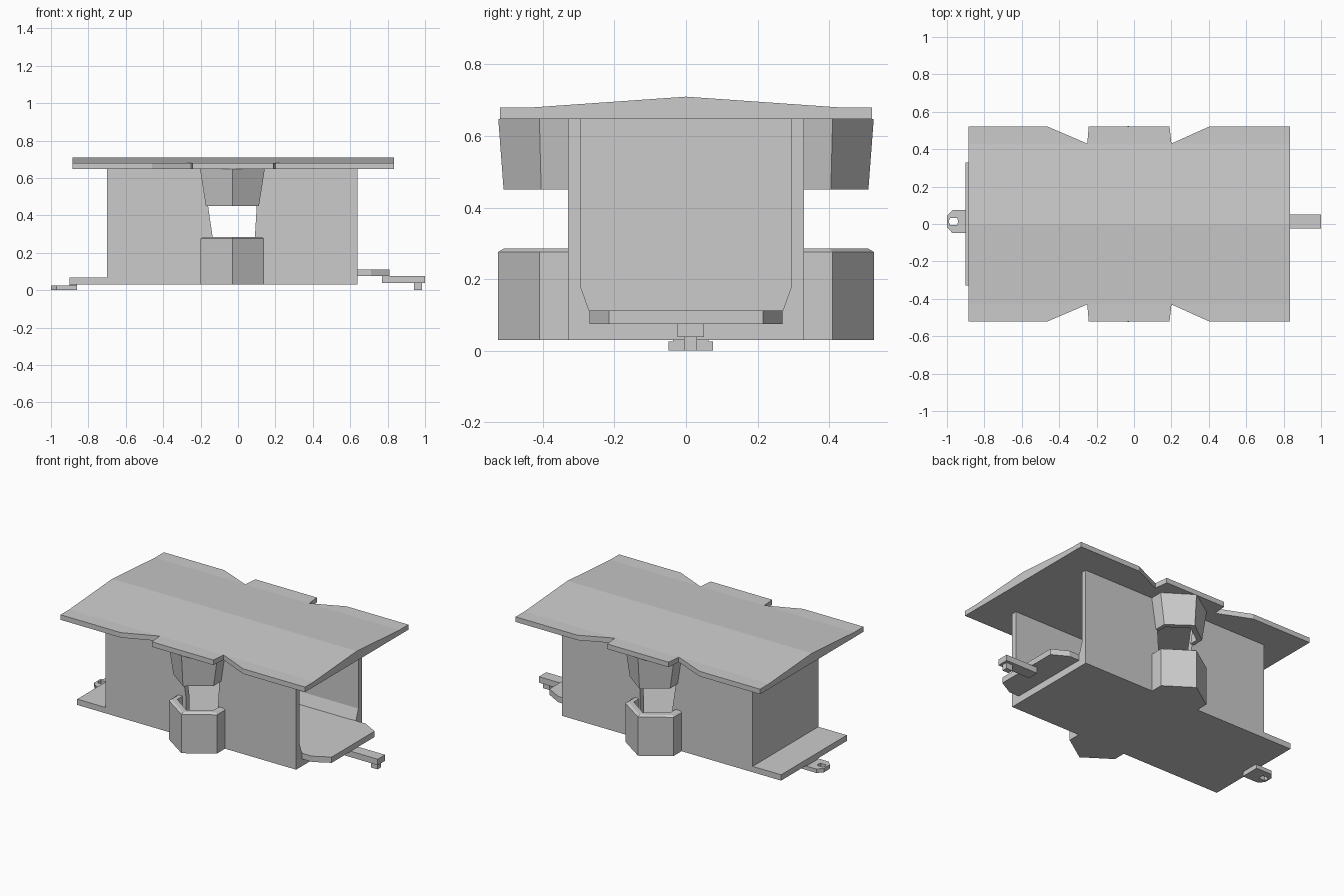
import bpy, bmesh
from mathutils import Vector

if "Cube" in bpy.data.objects:
    bpy.data.objects.remove(bpy.data.objects["Cube"])


def make(name, bm):
    bmesh.ops.remove_doubles(bm, verts=bm.verts, dist=1e-5)
    bmesh.ops.recalc_face_normals(bm, faces=bm.faces)
    me = bpy.data.meshes.new(name)
    bm.to_mesh(me)
    bm.free()
    ob = bpy.data.objects.new(name, me)
    bpy.context.collection.objects.link(ob)
    return ob


def loft(name, rings):
    """Closed solid through rings of equal point count."""
    bm = bmesh.new()
    vs = [[bm.verts.new(p) for p in r] for r in rings]
    n = len(rings[0])
    for a, b in zip(vs, vs[1:]):
        for i in range(n):
            j = (i + 1) % n
            bm.faces.new((a[i], a[j], b[j], b[i]))
    bm.faces.new(vs[0])
    bm.faces.new(vs[-1])
    return make(name, bm)


def plan(name, pts, z0, z1):
    return loft(name, [[(x, y, z) for x, y in pts] for z in (z0, z1)])


def box(name, x0, x1, y0, y1, z0, z1):
    return plan(name, [(x0, y0), (x1, y0), (x1, y1), (x0, y1)], z0, z1)


def mirror_y(ob):
    m = ob.modifiers.new("mirror", 'MIRROR')
    m.use_axis = (False, True, False)
    return ob


# Floor, rear platform and closed end wall
box("floor", -0.70, 0.64, -0.33, 0.33, 0.03, 0.11)
box("rear_platform", -0.90, -0.70, -0.33, 0.33, 0.03, 0.067)
box("end_wall", -0.70, -0.665, -0.295, 0.295, 0.11, 0.648)

# Side walls on each side of the flared opening
left = [(-0.70, 0.03), (-0.70, 0.648), (-0.19, 0.648), (-0.16, 0.45),
        (-0.135, 0.28), (-0.135, 0.03)]
right = [(0.64, 0.03), (0.64, 0.648), (0.13, 0.648), (0.10, 0.45),
         (0.09, 0.28), (0.09, 0.03)]
for name, pts in (("side_wall_rear", left), ("side_wall_front", right)):
    mirror_y(loft(name, [[(x, y, z) for x, z in pts] for y in (0.295, 0.33)]))

# Sloped skirting along the inside of the walls
skirt = [(0.295, 0.11), (0.27, 0.11), (0.295, 0.18)]
for x0, x1 in ((-0.665, -0.135), (0.09, 0.64)):
    mirror_y(loft("inner_skirt", [[(x, y, z) for y, z in skirt] for x in (x0, x1)]))

# Front platform with cut corners
plan("front_platform", [(0.60, -0.27), (0.71, -0.27), (0.81, -0.215),
                        (0.81, 0.215), (0.71, 0.27), (0.60, 0.27)], 0.075, 0.112)


# Pointed side bays: hollow lower tub and hollow tapered hood
def bay_outer(w, shoulder, tip):
    return [(-0.03 - w, 0.33), (-0.03 - w, shoulder), (-0.03, tip),
            (-0.03 + w, shoulder), (-0.03 + w, 0.33)]


def bay_ring(z, w, shoulder, tip, inner):
    iw, ish, itip = inner
    pts = bay_outer(w, shoulder, tip) + bay_outer(iw, ish, itip)[::-1]
    return [(x, y, z) for x, y in pts]


tub_in = (0.128, 0.385, 0.475)
mirror_y(loft("bay_tub", [bay_ring(0.03, 0.17, 0.41, 0.525, tub_in),
                          bay_ring(0.276, 0.17, 0.41, 0.525, tub_in),
                          bay_ring(0.285, 0.155, 0.402, 0.51, tub_in)]))
mirror_y(plan("bay_floor", bay_outer(0.15, 0.40, 0.50), 0.03, 0.11))
mirror_y(loft("bay_hood", [bay_ring(0.45, 0.142, 0.405, 0.51, (0.118, 0.385, 0.47)),
                           bay_ring(0.648, 0.173, 0.41, 0.525, (0.148, 0.39, 0.485))]))

# Low gabled roof with notched eaves
edge = [(-0.885, 0.52), (-0.46, 0.52), (-0.25, 0.43), (-0.242, 0.52),
        (0.19, 0.52), (0.20, 0.43), (0.40, 0.52), (0.835, 0.52)]
outline = edge + [(x, -y) for x, y in edge[::-1]]
roof = plan("roof", outline, 0.648, 0.68)
bm = bmesh.new()
bm.from_mesh(roof.data)
for y in (-0.43, 0.0, 0.43):
    bmesh.ops.bisect_plane(bm, geom=bm.verts[:] + bm.edges[:] + bm.faces[:],
                           plane_co=Vector((0, y, 0)), plane_no=Vector((0, 1, 0)))
for v in bm.verts:
    if v.co.z > 0.67:
        v.co.z = 0.71 - 0.03 * min(abs(v.co.y) / 0.43, 1)
bm.to_mesh(roof.data)
bm.free()

# Rear coupling eye: plate with a slot, made as two mirrored halves
C = 0.013
for s in (1, -1):
    half = [(-0.86, 0), (-0.86, 0.062), (-0.97, 0.062), (-1.0, 0.03), (-1.0, 0),
            (-0.99, 0), (-0.985, 0.018), (-0.945, 0.018), (-0.94, 0)]
    plan("coupling_eye", [(x, C + s * y) for x, y in half], 0.0, 0.025)
box("coupling_eye_mount", -0.90, -0.86, C - 0.05, C + 0.05, 0.02, 0.035)

# Front coupling bar with hook pin
box("coupling_bar", 0.77, 1.0, C - 0.037, C + 0.037, 0.038, 0.076)
box("coupling_pin", 0.94, 0.985, C - 0.018, C + 0.018, 0.0, 0.04)
